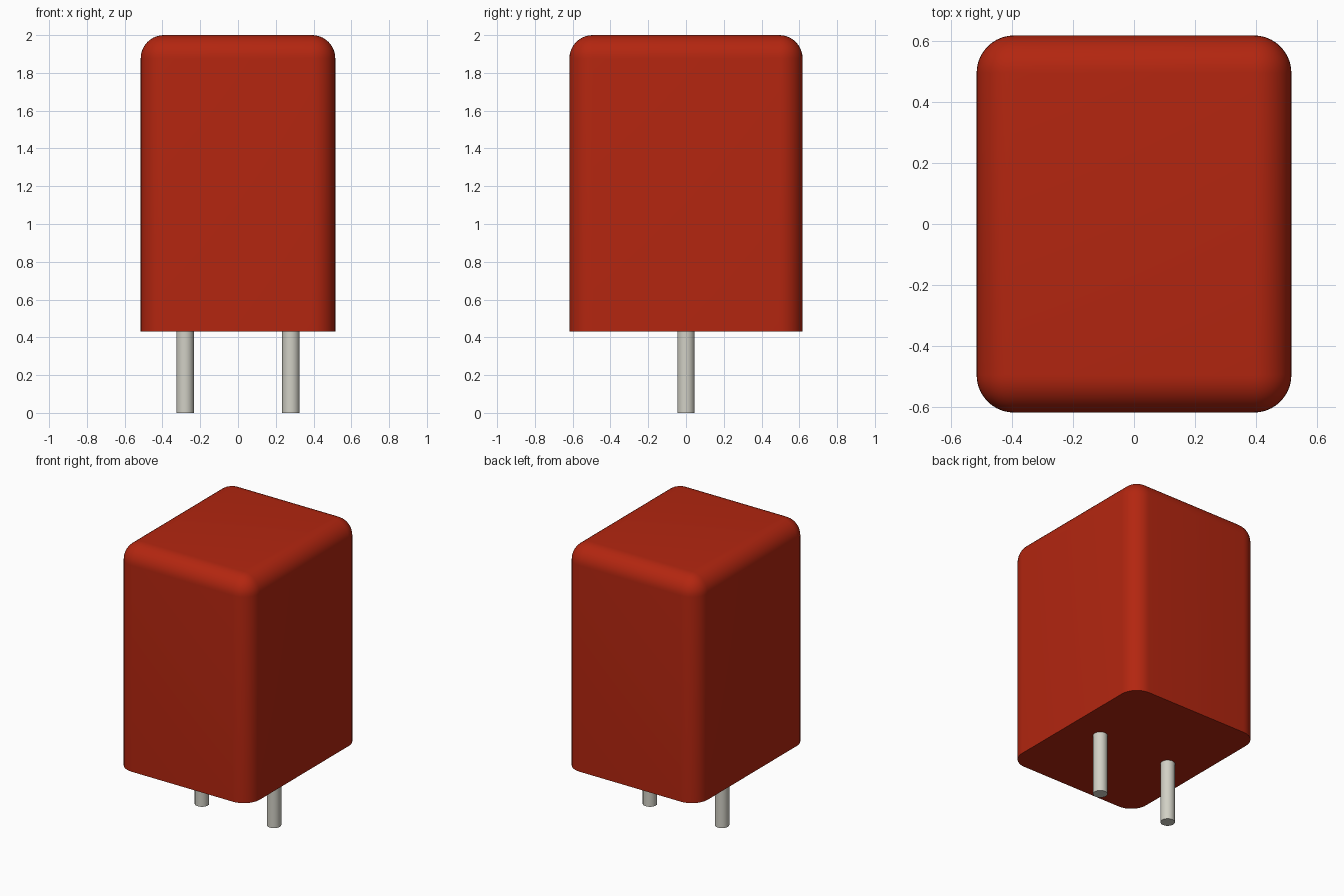
import bpy
import bmesh

cube = bpy.data.objects.get("Cube")
if cube:
    bpy.data.objects.remove(cube, do_unlink=True)

HALF_X, HALF_Y = 0.515, 0.617
BASE_Z, TOP_Z = 0.43, 2.0
ROUND = 0.123
PIN_X, PIN_RADIUS = 0.28, 0.046


def make_material(name, colour, metallic=0.0):
    mat = bpy.data.materials.new(name)
    mat.use_nodes = True
    mat.diffuse_color = colour
    mat.node_tree.nodes["Principled BSDF"].inputs["Base Color"].default_value = colour
    return mat


red = make_material("red casing", (0.45, 0.019, 0.005, 1))
metal = make_material("pale metal", (0.64, 0.63, 0.56, 1))


def finish(obj, name, mat):
    obj.name = name
    obj.data.materials.append(mat)
    bpy.ops.object.select_all(action="DESELECT")
    obj.select_set(True)
    bpy.context.view_layer.objects.active = obj
    bpy.ops.object.shade_smooth_by_angle(angle=0.6)


# Casing: box with rounded sides and top, sharp rim at the flat base
bpy.ops.mesh.primitive_cube_add(size=2, location=(0, 0, (BASE_Z + TOP_Z) / 2))
casing = bpy.context.object
casing.scale = (HALF_X, HALF_Y, (TOP_Z - BASE_Z) / 2)
bpy.ops.object.transform_apply(location=True, rotation=False, scale=True)
bm = bmesh.new()
bm.from_mesh(casing.data)
middle = sum(v.co.z for v in bm.verts) / len(bm.verts)
rounded = [e for e in bm.edges if max(v.co.z for v in e.verts) > middle]
bmesh.ops.bevel(bm, geom=rounded, offset=ROUND, offset_type="OFFSET",
                segments=10, profile=0.5, affect="EDGES")
bm.to_mesh(casing.data)
bm.free()
finish(casing, "casing", red)

# Pins: two round leads running up into the base
for name, side in (("left_pin", 1), ("right_pin", -1)):
    height = BASE_Z + 0.01
    bpy.ops.mesh.primitive_cylinder_add(vertices=32, radius=PIN_RADIUS, depth=height,
                                        location=(side * PIN_X, 0, height / 2))
    finish(bpy.context.object, name, metal)
